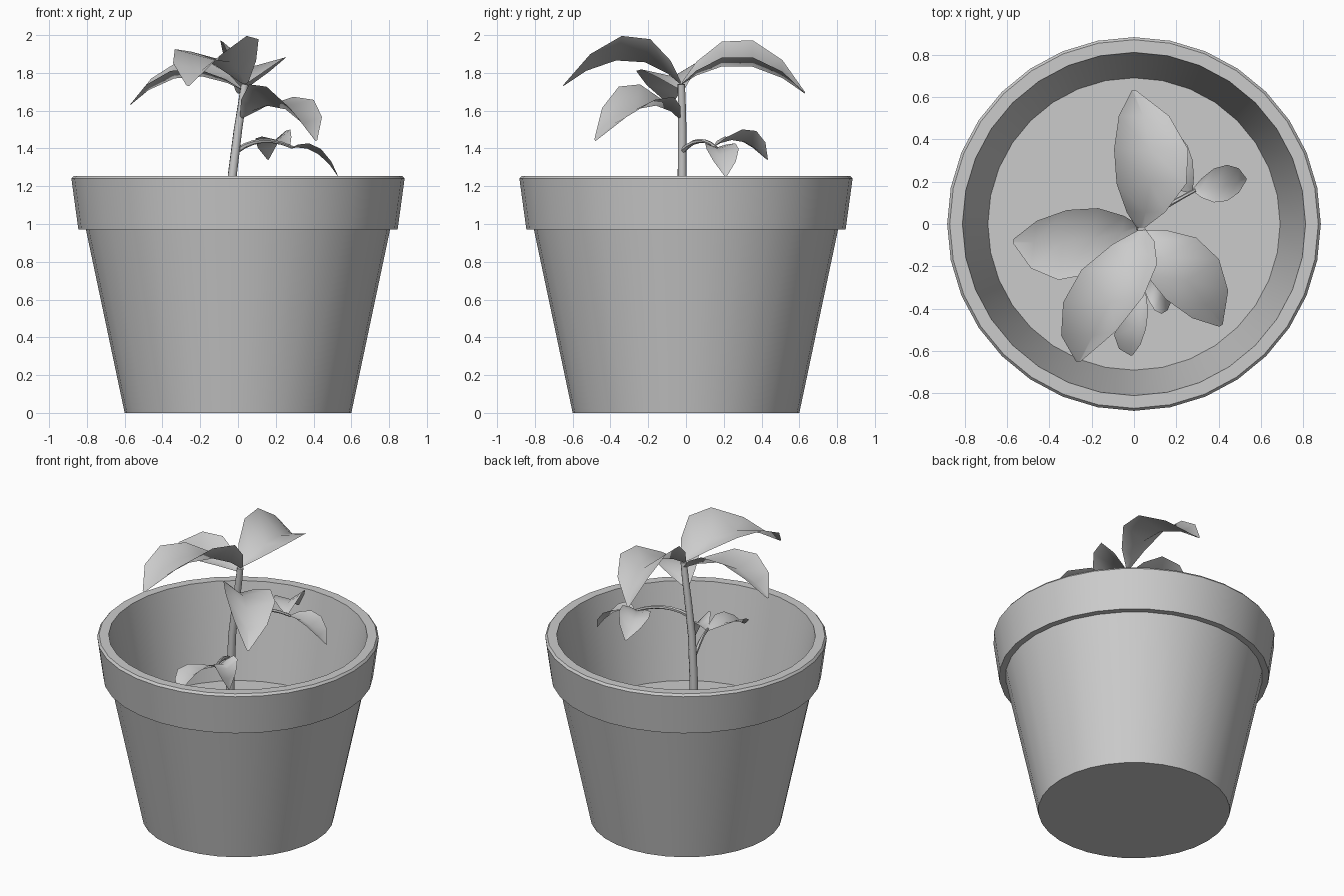
import bpy, bmesh, math
from mathutils import Vector

if "Cube" in bpy.data.objects:
    bpy.data.objects.remove(bpy.data.objects["Cube"])


def add_mesh(name, verts, faces, angle):
    me = bpy.data.meshes.new(name)
    me.from_pydata(verts, [], faces)
    me.update()
    ob = bpy.data.objects.new(name, me)
    bpy.context.collection.objects.link(ob)
    bpy.ops.object.select_all(action='DESELECT')
    ob.select_set(True)
    bpy.context.view_layer.objects.active = ob
    bpy.ops.object.shade_smooth_by_angle(angle=math.radians(angle))
    return ob


def lathe(name, profile, n=32):
    """Revolve (radius, z) points; the first and last rings are capped."""
    verts = [(r * math.cos(2 * math.pi * i / n), r * math.sin(2 * math.pi * i / n), z)
             for r, z in profile for i in range(n)]
    faces = [(k * n + i, k * n + (i + 1) % n, (k + 1) * n + (i + 1) % n, (k + 1) * n + i)
             for k in range(len(profile) - 1) for i in range(n)]
    faces.append(tuple(reversed(range(n))))
    faces.append(tuple(range((len(profile) - 1) * n, len(profile) * n)))
    return add_mesh(name, verts, faces, 30)


def tube(name, pts, r0, r1, n=8):
    """Tapered round tube along a path."""
    pts = [Vector(p) for p in pts]
    verts, last = [], len(pts) - 1
    for k, p in enumerate(pts):
        d = (pts[min(k + 1, last)] - pts[max(k - 1, 0)]).normalized()
        u = d.cross(Vector((0.3, 1, 0.2))).normalized()
        v = d.cross(u)
        r = r0 + (r1 - r0) * k / last
        verts += [p + r * (u * math.cos(2 * math.pi * i / n) + v * math.sin(2 * math.pi * i / n))
                  for i in range(n)]
    faces = [(k * n + i, k * n + (i + 1) % n, (k + 1) * n + (i + 1) % n, (k + 1) * n + i)
             for k in range(last) for i in range(n)]
    faces.append(tuple(reversed(range(n))))
    faces.append(tuple(range(last * n, (last + 1) * n)))
    return add_mesh(name, verts, faces, 50)


def arc(a, m, b, t):
    """Parabola through a, m (halfway) and b."""
    a, m, b = Vector(a), Vector(m), Vector(b)
    return (1 - t) * (1 - 2 * t) * a + 4 * t * (1 - t) * m + t * (2 * t - 1) * b


def leaf(name, base, mid, tip, left, right):
    """Folded leaf: arched midrib with raised left and right edges."""
    rows = [(0, .1), (.12, .52), (.33, .94), (.58, 1), (.82, .68), (1, .06)]
    verts, faces = [], []
    for t, w in rows:
        m = arc(base, mid, tip, t)
        verts += [m + Vector(left) * w, m, m + Vector(right) * w]
    for k in range(len(rows) - 1):
        a, b = 3 * k, 3 * k + 3
        faces += [(a + 1, b + 1, b, a), (a + 2, b + 2, b + 1, a + 1)]
    return add_mesh(name, verts, faces, 80)


# Pot with overhanging rim and inner wall down to the soil
lathe("pot", [(.60, 0), (.805, .97), (.845, .97), (.882, 1.24), (.87, 1.255),
              (.81, 1.255), (.69, .62)])

# Main stem and the two side stalks
tube("stem", [(-.05, -.02, .60), (-.045, -.02, .95), (-.03, -.02, 1.26),
              (0, -.02, 1.5), (.02, -.022, 1.63), (.035, -.025, 1.74)], .028, .02)
for name, a, m, b in (
        ("upper_stalk", (-.01, -.02, 1.385), (.13, .07, 1.44), (.29, .16, 1.405)),
        ("lower_stalk", (-.035, -.02, 1.08), (0, -.16, 1.155), (.05, -.31, 1.165))):
    tube(name, [arc(a, m, b, i / 6) for i in range(7)], .015, .008, 6)

# Large top leaves
leaf("leaf_back", (.03, -.02, 1.74), (.08, .30, 1.84), (0, .63, 1.69),
     (-.17, 0, .14), (.18, 0, .05))
leaf("leaf_front", (.04, -.03, 1.74), (-.09, -.32, 1.87), (-.26, -.65, 1.73),
     (.16, .03, .13), (-.22, 0, .06))
leaf("leaf_left", (.02, -.02, 1.71), (-.29, -.08, 1.78), (-.57, -.08, 1.63),
     (-.02, -.18, .04), (.02, .15, .09))
leaf("leaf_right", (.02, -.04, 1.56), (.22, -.23, 1.62), (.41, -.48, 1.44),
     (.15, .10, .05), (-.10, -.09, .12))

# Small leaves at the ends of the stalks
leaf("upper_leaf_out", (.28, .16, 1.40), (.41, .175, 1.38), (.53, .21, 1.25),
     (.01, .10, .03), (.01, -.07, .03))
leaf("upper_leaf_back", (.27, .15, 1.41), (.19, .29, 1.44), (.16, .43, 1.34),
     (-.09, -.04, .02), (.07, .06, .06))
leaf("lower_leaf_front", (.04, -.30, 1.16), (0, -.47, 1.17), (-.01, -.62, 1.10),
     (.06, 0, .05), (-.09, -.03, .03))
leaf("lower_leaf_side", (.05, -.30, 1.16), (.13, -.31, 1.19), (.18, -.35, 1.06),
     (.02, .08, .04), (-.01, -.11, .04))
